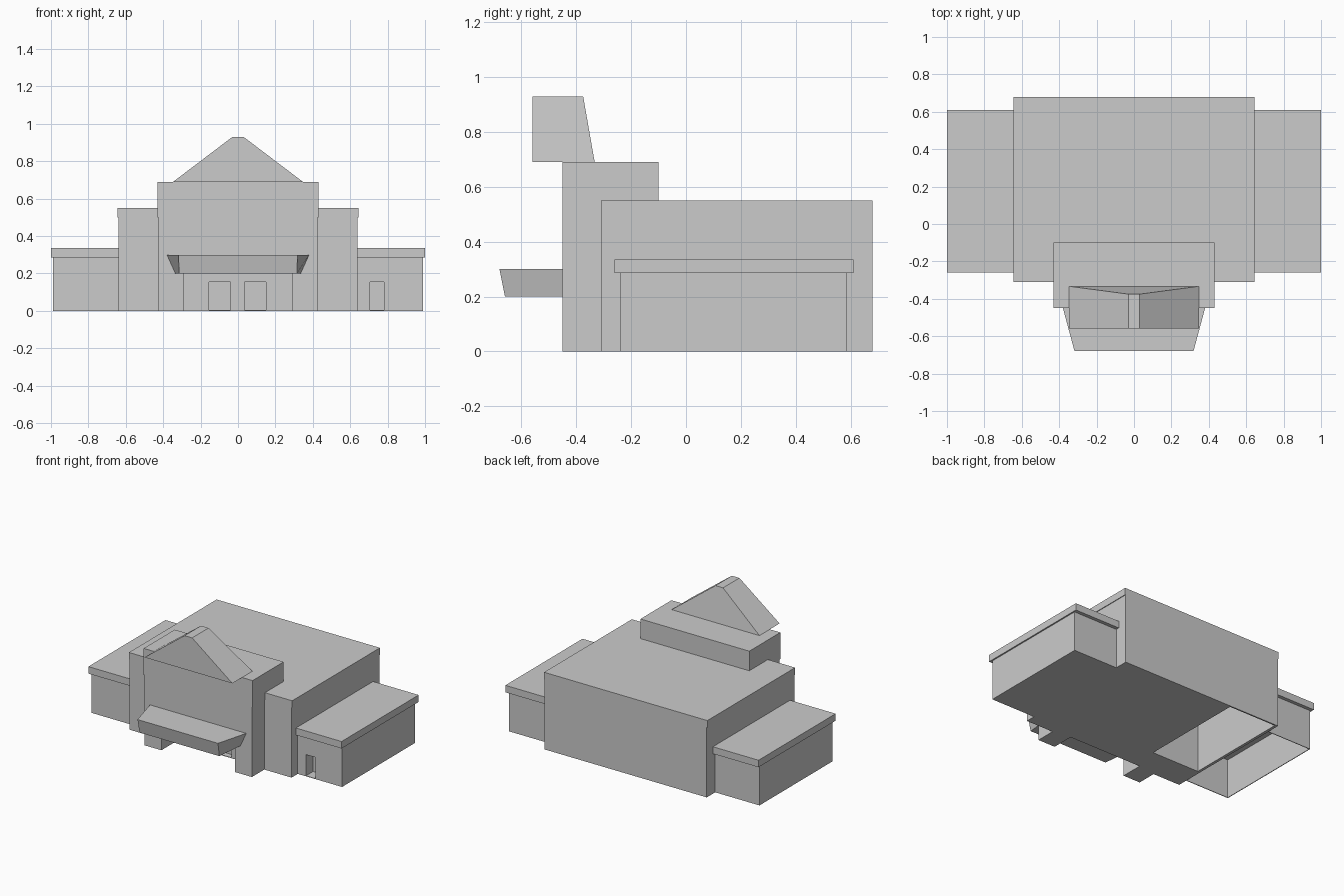
import bpy, bmesh

cube = bpy.data.objects.get("Cube")
if cube:
    bpy.data.objects.remove(cube, do_unlink=True)

GREY = (0.6, 0.6, 0.6, 1)
plaster = bpy.data.materials.new("plain_grey")
plaster.use_nodes = True
plaster.diffuse_color = GREY
for node in plaster.node_tree.nodes:
    if node.type == 'BSDF_PRINCIPLED':
        node.inputs["Base Color"].default_value = GREY


def loft(name, first, second):
    """Solid between two matching loops of points."""
    bm = bmesh.new()
    a = [bm.verts.new(p) for p in first]
    b = [bm.verts.new(p) for p in second]
    n = len(a)
    bm.faces.new(a)
    bm.faces.new(b[::-1])
    for i in range(n):
        j = (i + 1) % n
        bm.faces.new((a[j], a[i], b[i], b[j]))
    bmesh.ops.recalc_face_normals(bm, faces=bm.faces)
    mesh = bpy.data.meshes.new(name)
    bm.to_mesh(mesh)
    bm.free()
    mesh.materials.append(plaster)
    obj = bpy.data.objects.new(name, mesh)
    bpy.context.collection.objects.link(obj)
    return obj


def box(name, x, y, z):
    rings = [[(x[0], y[0], h), (x[1], y[0], h), (x[1], y[1], h), (x[0], y[1], h)]
             for h in z]
    return loft(name, *rings)


def mirrored_profile(name, half, y0, y1):
    """Extrude a symmetric x-z outline along y; half is the +x side, bottom up."""
    outline = half + [(-x, z) for x, z in reversed(half)]
    return loft(name, [(x, y0, z) for x, z in outline],
                [(x, y1, z) for x, z in outline])


def cut(obj, *spans):
    """Subtract boxes from an object."""
    for span in spans:
        cutter = box("cutter", *span)
        cutter.hide_render = True
        mod = obj.modifiers.new("cut", 'BOOLEAN')
        mod.operation = 'DIFFERENCE'
        mod.solver = 'EXACT'
        mod.object = cutter
        bpy.context.view_layer.objects.active = obj
        bpy.ops.object.modifier_apply(modifier=mod.name)
        bpy.data.objects.remove(cutter, do_unlink=True)


# Main hall and taller entrance block, upper walls slightly wider
hall = mirrored_profile("main_hall", [(0.64, 0), (0.64, 0.5), (0.645, 0.5), (0.645, 0.55)],
                        -0.31, 0.68)
tower = mirrored_profile("entrance_block", [(0.425, 0), (0.425, 0.5), (0.43, 0.5), (0.43, 0.69)],
                         -0.45, -0.1)

# Porch recess and its two doorways
porch = ((-0.29, 0.29), (-0.6, -0.29), (-0.1, 0.2))
doors = [((x, x + 0.115), (-0.4, -0.25), (0.004, 0.155)) for x in (-0.155, 0.035)]
for part in (hall, tower):
    cut(part, porch, *doors)

# Hollow room open below
cut(hall, ((-0.62, -0.245), (-0.1, 0.67), (-0.1, 0.49)))

# Side wings with overhanging roof slabs
for side, label in ((1, "left"), (-1, "right")):
    wing = box(label + "_wing", sorted((side * 0.64, side * 0.99)), (-0.24, 0.585), (0, 0.285))
    box(label + "_wing_roof", sorted((side * 0.64, side)), (-0.26, 0.61), (0.285, 0.335))
    if side > 0:
        cut(wing, ((0.705, 0.78), (-0.4, -0.16), (0.004, 0.155)))
    else:
        cut(wing, ((-0.985, -0.6), (-0.235, 0.58), (-0.1, 0.28)))

# Gable with a sloping back, overhanging the front
loft("gable",
     [(-0.347, -0.56, 0.69), (0.347, -0.56, 0.69), (0.03, -0.56, 0.93), (-0.03, -0.56, 0.93)],
     [(-0.347, -0.333, 0.69), (0.347, -0.333, 0.69), (0.03, -0.375, 0.93), (-0.03, -0.375, 0.93)])

# Flared canopy above the entrance
loft("canopy",
     [(-0.335, -0.45, 0.2), (0.335, -0.45, 0.2), (0.315, -0.66, 0.2), (-0.315, -0.66, 0.2)],
     [(-0.38, -0.45, 0.3), (0.38, -0.45, 0.3), (0.318, -0.68, 0.3), (-0.318, -0.68, 0.3)])
